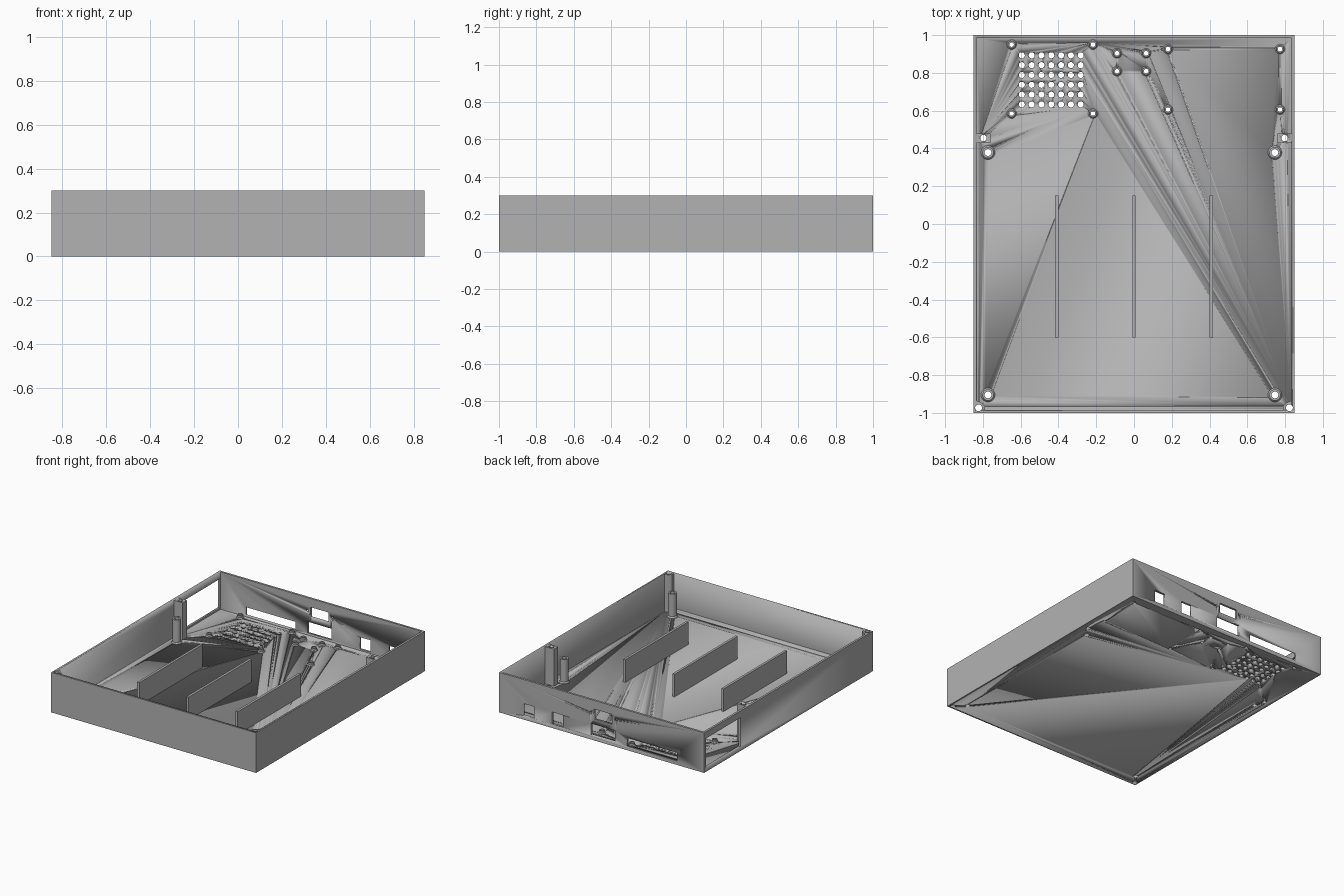
import bpy, bmesh, math
from mathutils import Matrix, Vector

default = bpy.data.objects.get("Cube")
if default:
    bpy.data.objects.remove(default, do_unlink=True)

HX, HY, H = 0.85, 1.0, 0.30      # half width, half depth, height
WALL, FLOOR = 0.016, 0.02

grey = bpy.data.materials.new("case_grey")
grey.use_nodes = True
grey.diffuse_color = (0.45, 0.45, 0.45, 1)
grey.node_tree.nodes["Principled BSDF"].inputs["Base Color"].default_value = grey.diffuse_color


def finish(name, bm):
    bmesh.ops.recalc_face_normals(bm, faces=bm.faces)
    mesh = bpy.data.meshes.new(name)
    bm.to_mesh(mesh)
    bm.free()
    mesh.materials.append(grey)
    mesh.shade_smooth()
    mesh.set_sharp_from_angle(angle=math.radians(30))
    obj = bpy.data.objects.new(name, mesh)
    bpy.context.collection.objects.link(obj)
    return obj


def add_box(bm, lo, hi):
    lo, hi = Vector(lo), Vector(hi)
    m = Matrix.Translation((lo + hi) / 2) @ Matrix.Diagonal((*(hi - lo), 1))
    return bmesh.ops.create_cube(bm, size=1, matrix=m)["verts"]


def add_cylinder(bm, centre, r, depth, axis="Z"):
    m = Matrix.Translation(centre)
    if axis == "Y":
        m = m @ Matrix.Rotation(math.pi / 2, 4, "X")
    bmesh.ops.create_cone(bm, cap_ends=True, segments=24, radius1=r, radius2=r,
                          depth=depth, matrix=m)


def add_prism(bm, outline, z0, z1):
    face = bm.faces.new([bm.verts.new((x, y, z0)) for x, y in outline])
    top = bmesh.ops.extrude_face_region(bm, geom=[face])["geom"]
    verts = [v for v in top if isinstance(v, bmesh.types.BMVert)]
    bmesh.ops.translate(bm, verts=verts, vec=(0, 0, z1 - z0))


def add_tube(bm, x, y, profile):
    """Closed (radius, z) profile spun round a vertical axis."""
    verts = [bm.verts.new((x + r, y, z)) for r, z in profile]
    edges = [bm.edges.new((verts[i - 1], verts[i])) for i in range(len(verts))]
    bmesh.ops.spin(bm, geom=verts + edges, cent=(x, y, 0), axis=(0, 0, 1),
                   angle=math.tau, steps=24, use_merge=True)
    bmesh.ops.remove_doubles(bm, verts=bm.verts, dist=0.0001)


def cut(obj, cutter):
    mod = obj.modifiers.new("cut", "BOOLEAN")
    mod.operation, mod.solver, mod.object = "DIFFERENCE", "EXACT", cutter
    cutter.hide_render = True
    cutter.hide_viewport = True


# Positions of the fixings
standoffs = [(x, y) for x in (-0.648, -0.217) for y in (0.585, 0.95)]
standoffs += [(x, y) for x in (-0.09, 0.064) for y in (0.809, 0.904)]
standoffs += [(x, y) for x in (0.18, 0.773) for y in (0.606, 0.926)]
posts = [(x, y) for x in (-0.773, 0.746) for y in (-0.905, 0.378)]

# Cutter for the inside of the tray, sloped where the floor meets the front wall
bm = bmesh.new()
add_box(bm, (-HX + WALL, -HY + WALL, FLOOR), (HX - WALL, HY - WALL, H + 0.1))
front_edge = [e for e in bm.edges if all(v.co.y < 0 and v.co.z < 0.1 for v in e.verts)]
bmesh.ops.bevel(bm, geom=front_edge, offset=0.019, segments=1, affect="EDGES")
cavity = finish("cavity_cutter", bm)

# Cutter for the holes, ports, vents and side window
bm = bmesh.new()
for x, y in standoffs:
    add_cylinder(bm, (x, y, 0.1), 0.012, 0.4)
for x, y in posts:
    add_cylinder(bm, (x, y, 0.1), 0.018, 0.4)
for s in (-1, 1):
    add_cylinder(bm, (s * 0.797, 0.455, 0.15), 0.017, 0.5)
    add_cylinder(bm, (s * 0.823, -0.973, 0.15), 0.018, 0.5)
    add_cylinder(bm, (-0.012 + s * 0.105, HY, 0.2), 0.01, 0.06, "Y")
for i in range(7):
    for j in range(6):
        add_cylinder(bm, (-0.594 + i * 0.052, 0.633 + j * 0.052, 0), 0.016, 0.1)
ports = [(0.56, 0.65, 0.03, 0.12), (0.32, 0.41, 0.03, 0.12),
         (-0.087, 0.062, 0.16, 0.235), (-0.112, 0.087, 0.035, 0.12),
         (-0.626, -0.21, 0.03, 0.092)]
for x0, x1, z0, z1 in ports:
    add_box(bm, (x0, 0.97, z0), (x1, 1.05, z1))
add_box(bm, (-0.9, 0.57, 0.033), (-0.825, 0.975, 0.25))
holes = finish("hole_cutter", bm)

# Tray
bm = bmesh.new()
add_box(bm, (-HX, -HY, 0), (HX, HY, H))
tray = finish("tray", bm)
cut(tray, cavity)
cut(tray, holes)

# Full-height screw columns at the sides and front corners
for s, side in ((-1, "right"), (1, "left")):
    bm = bmesh.new()
    add_box(bm, (s * 0.80 - 0.04, 0.43, 0.01), (s * 0.80 + 0.04, 0.48, H - 0.001))
    cut(finish(side + "_screw_column", bm), holes)
    bm = bmesh.new()
    outline = [(0.845, -0.995), (0.79, -0.995), (0.79, -0.965), (0.81, -0.945), (0.845, -0.93)]
    add_prism(bm, [(s * x, y) for x, y in outline], 0.01, H - 0.001)
    cut(finish(side + "_corner_column", bm), holes)

# Tall tubular posts with a small flare at the floor
for n, (x, y) in enumerate(posts):
    bm = bmesh.new()
    add_tube(bm, x, y, [(0.018, 0.005), (0.037, 0.005), (0.037, 0.022), (0.03, 0.032),
                        (0.03, 0.2), (0.018, 0.2)])
    finish(f"post_{n + 1}", bm)

# Short board standoffs
for n, (x, y) in enumerate(standoffs):
    bm = bmesh.new()
    add_tube(bm, x, y, [(0.012, 0.005), (0.026, 0.005), (0.026, 0.022), (0.02, 0.028),
                        (0.02, 0.042), (0.012, 0.042)])
    finish(f"standoff_{n + 1}", bm)

# Divider ribs
for n, x in enumerate((-0.408, 0, 0.408)):
    bm = bmesh.new()
    add_box(bm, (x - 0.009, -0.6, 0.01), (x + 0.009, 0.15, 0.19))
    finish(f"divider_{n + 1}", bm)
